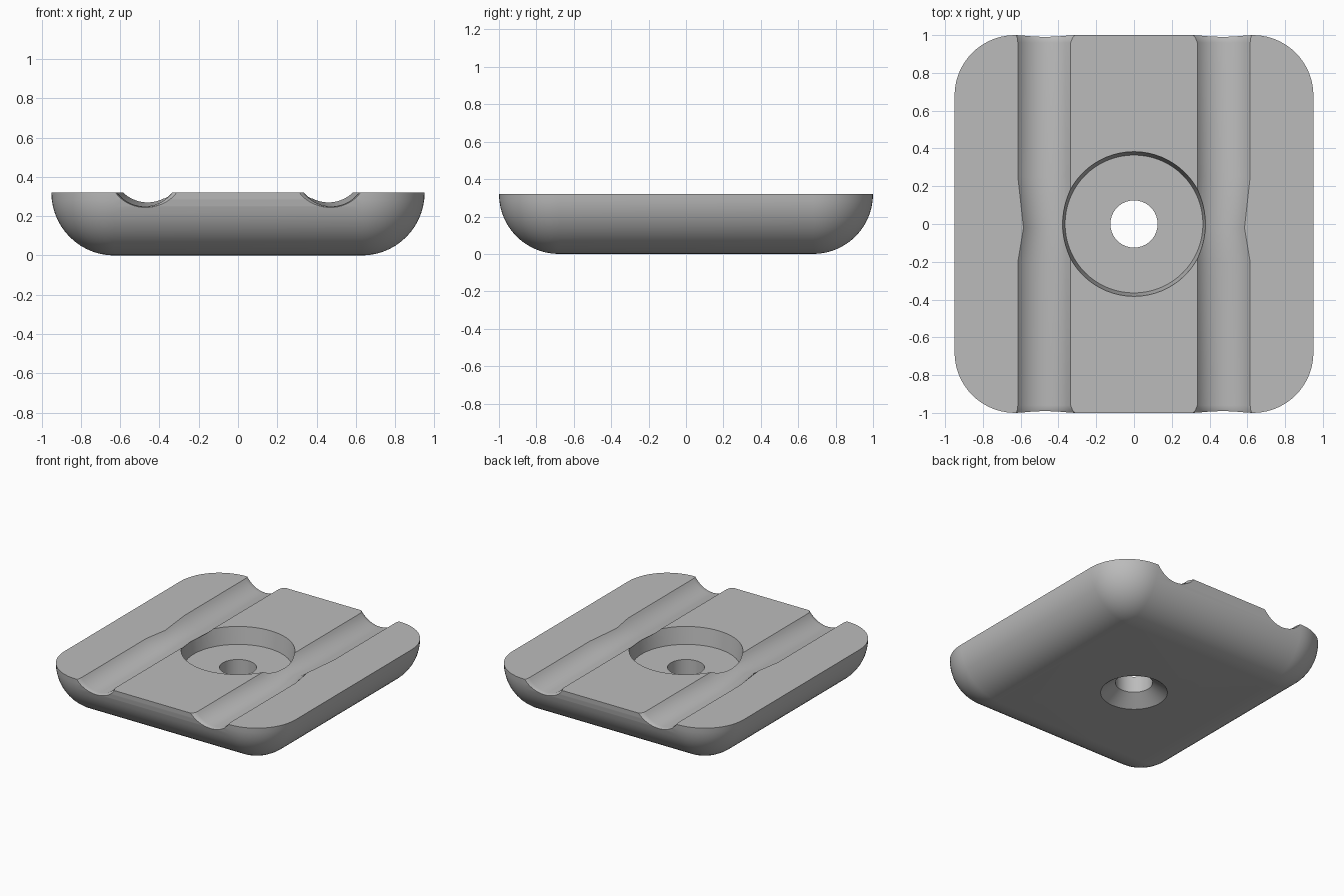
import bpy, bmesh, math

if "Cube" in bpy.data.objects:
    bpy.data.objects.remove(bpy.data.objects["Cube"])

H, HX, HY, R = 0.32, 0.95, 1.0, 0.32   # height, half sizes, edge radius


def loft(name, rings):
    """Closed solid skinned through rings of equal point count."""
    bm = bmesh.new()
    vs = [[bm.verts.new(p) for p in ring] for ring in rings]
    n = len(vs[0])
    for a, b in zip(vs, vs[1:]):
        for i in range(n):
            j = (i + 1) % n
            bm.faces.new((a[i], a[j], b[j], b[i]))
    bm.faces.new(vs[0])
    bm.faces.new(vs[-1])
    bmesh.ops.recalc_face_normals(bm, faces=bm.faces)
    me = bpy.data.meshes.new(name)
    bm.to_mesh(me)
    bm.free()
    ob = bpy.data.objects.new(name, me)
    bpy.context.collection.objects.link(ob)
    return ob


def rounded_rect(z, inset, steps=14):
    r = max(R - inset, 0.004)
    pts = []
    for k, (sx, sy) in enumerate(((1, 1), (-1, 1), (-1, -1), (1, -1))):
        for i in range(steps + 1):
            a = (k + i / steps) * math.pi / 2
            pts.append((sx * (HX - R) + r * math.cos(a),
                        sy * (HY - R) + r * math.sin(a), z))
    return pts


def circle(r, z, n=64):
    return [(r * math.cos(2 * math.pi * i / n), r * math.sin(2 * math.pi * i / n), z)
            for i in range(n)]


def groove_ring(side, y, cx, half, depth, steps=18):
    """Circular-arc channel section, closed above the top face."""
    r = (half ** 2 + depth ** 2) / (2 * depth)
    a = math.asin(half / r)
    pts = []
    for i in range(steps + 1):
        t = -a + 2 * a * i / steps
        pts.append((side * (cx + r * math.sin(t)), y, H - depth + r * (1 - math.cos(t))))
    return pts + [(side * (cx + half), y, 0.45), (side * (cx - half), y, 0.45)]


# Plate with a quarter-round underside
levels = [i / 14 * math.pi / 2 for i in range(15)]
plate = loft("plate", [rounded_rect(R - R * math.cos(t), R - R * math.sin(t))
                       for t in levels])

# Round pocket, through hole and countersink from below
cutters = [
    loft("pocket_cutter", [circle(0.365, 0.195), circle(0.383, H), circle(0.383, 0.5)]),
    loft("hole_cutter", [circle(0.235, -0.01), circle(0.225, 0.0), circle(0.125, 0.075),
                         circle(0.125, 0.4)]),
]

# Two lengthwise grooves, narrower in the middle and flared at the ends
main, mid = (0.475, 0.14, 0.07), (0.46, 0.125, 0.05)
sections = [(-1.05, (0.468, 0.17, 0.088)), (-1.0, (0.468, 0.156, 0.08)),
            (-0.985, (0.472, 0.146, 0.073)), (-0.96, main), (-0.2, main),
            (-0.02, mid), (0.25, main), (0.96, main), (0.985, (0.472, 0.146, 0.073)),
            (1.0, (0.468, 0.156, 0.08)), (1.05, (0.468, 0.17, 0.088))]
for side in (-1, 1):
    cutters.append(loft("groove_cutter", [groove_ring(side, y, *s) for y, s in sections]))

bpy.context.view_layer.objects.active = plate
plate.select_set(True)
for c in cutters:
    mod = plate.modifiers.new(c.name, 'BOOLEAN')
    mod.operation, mod.solver, mod.object = 'DIFFERENCE', 'EXACT', c
    bpy.ops.object.modifier_apply(modifier=mod.name)
    bpy.data.objects.remove(c)

# Single grey finish
grey = bpy.data.materials.new("grey")
grey.diffuse_color = (0.5, 0.5, 0.5, 1)
grey.use_nodes = True
grey.node_tree.nodes["Principled BSDF"].inputs["Base Color"].default_value = grey.diffuse_color
plate.data.materials.clear()
plate.data.materials.append(grey)
bpy.ops.object.shade_smooth_by_angle(angle=math.radians(30))
